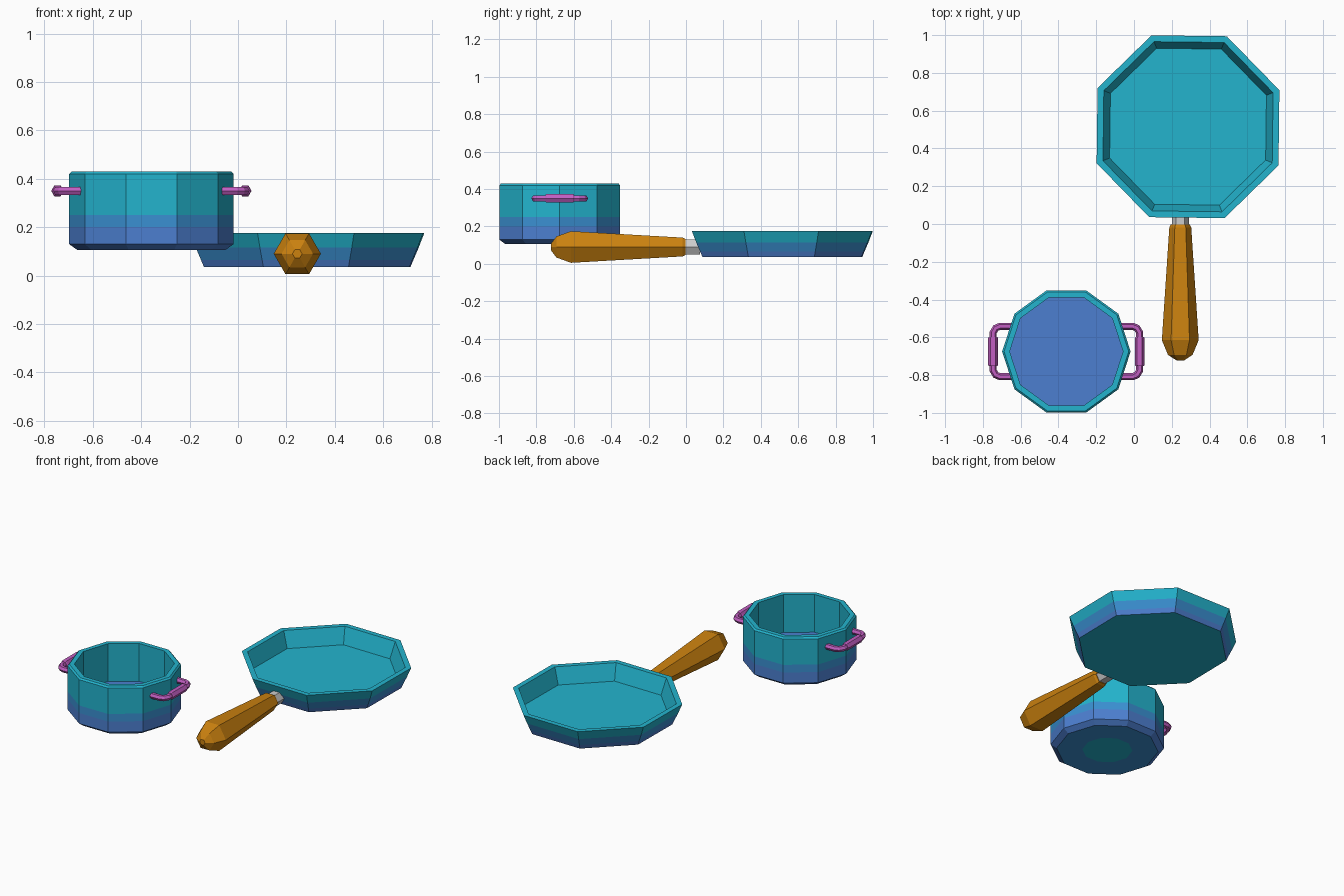
import bpy, bmesh, math
from mathutils import Matrix, Vector

if "Cube" in bpy.data.objects:
    bpy.data.objects.remove(bpy.data.objects["Cube"])


def srgb(h):
    c = [int(h[i:i + 2], 16) / 255 for i in (0, 2, 4)]
    return [x / 12.92 if x <= 0.04045 else ((x + 0.055) / 1.055) ** 2.4 for x in c] + [1]


def material(name, h):
    m = bpy.data.materials.new(name)
    m.diffuse_color = srgb(h)
    m.use_nodes = True
    m.node_tree.nodes["Principled BSDF"].inputs["Base Color"].default_value = m.diffuse_color
    return m


teal = material("teal enamel", "23B4CE")
sky = material("sky blue enamel", "3A90D2")
blue = material("blue enamel", "4C7FD0")
wood = material("orange wood", "CC820F")
steel = material("light steel", "CCCCCC")
purple = material("purple handle", "C25FC2")


def add(name, mesh):
    ob = bpy.data.objects.new(name, mesh)
    bpy.context.collection.objects.link(ob)
    return ob


def lathe(name, n, phase, profile, mats, matrix):
    """Stack of n-sided rings (radius, height), capped at both ends.
    mats holds one material per face band: first cap, walls, last cap."""
    bm = bmesh.new()
    rings = []
    for r, z in profile:
        rings.append([bm.verts.new((r * math.cos(phase + math.tau * i / n),
                                    r * math.sin(phase + math.tau * i / n), z))
                      for i in range(n)])
    slots = list(dict.fromkeys(mats))
    if len(mats) == 1:
        mats = mats * (len(profile) + 1)
    bm.faces.new(rings[0][::-1]).material_index = slots.index(mats[0])
    for k in range(len(rings) - 1):
        a, b = rings[k], rings[k + 1]
        for i in range(n):
            j = (i + 1) % n
            f = bm.faces.new((a[i], a[j], b[j], b[i]))
            f.material_index = slots.index(mats[k + 1])
    bm.faces.new(rings[-1]).material_index = slots.index(mats[-1])
    bm.transform(matrix)
    bmesh.ops.recalc_face_normals(bm, faces=bm.faces)
    me = bpy.data.meshes.new(name)
    bm.to_mesh(me)
    bm.free()
    for m in slots:
        me.materials.append(m)
    return add(name, me)


# Cooking pot: ten sides, chamfered foot and rim, painted bands
POT = Vector((-0.358, -0.675, 0))
lathe("pot_body", 10, 0,
      [(0.15, 0.105), (0.305, 0.105), (0.34, 0.13), (0.34, 0.2), (0.34, 0.25),
       (0.34, 0.42), (0.33, 0.43), (0.30, 0.43), (0.30, 0.18)],
      [teal, sky, blue, blue, sky, teal, teal, teal, teal, blue],
      Matrix.Translation(POT))

# Pot side handles: bent hexagonal rod with a thicker grip
for side, s in (("right", 1), ("left", -1)):
    cu = bpy.data.curves.new("rod", "CURVE")
    cu.dimensions = "3D"
    cu.bevel_depth = 0.019
    cu.bevel_resolution = 1
    cu.use_fill_caps = True
    half = [(0.275, 0.133), (0.352, 0.133), (0.374, 0.124), (0.388, 0.1)]
    path = half + [(x, -y) for x, y in half[::-1]]
    sp = cu.splines.new("POLY")
    sp.points.add(len(path) - 1)
    for p, (x, y) in zip(sp.points, path):
        p.co = (POT.x + s * x, POT.y + y, 0.35, 1)
    tmp = add("tmp", cu)
    bpy.context.view_layer.update()
    me = bpy.data.meshes.new_from_object(
        tmp.evaluated_get(bpy.context.evaluated_depsgraph_get()))
    bpy.data.objects.remove(tmp)
    me.materials.clear()
    me.materials.append(purple)
    for f in me.polygons:
        f.use_smooth = False
    add(f"pot_handle_{side}", me)
    lathe(f"pot_grip_{side}", 6, 0,
          [(0.022, -0.077), (0.026, -0.072), (0.026, 0.072), (0.022, 0.077)], [purple],
          Matrix.Translation((POT.x + s * 0.388, POT.y, 0.35)) @ Matrix.Rotation(math.pi / 2, 4, "X"))

# Frying pan: eight sloped sides
lathe("pan_body", 8, math.radians(21.8),
      [(0.46, 0.036), (0.473, 0.065), (0.496, 0.115), (0.521, 0.175),
       (0.485, 0.175), (0.447, 0.07)],
      [teal, blue, sky, teal, teal, teal, teal],
      Matrix.Translation((0.286, 0.515, 0)))

# Pan handle: steel neck and tapered hexagonal wooden grip, pointing to -y
AXIS = Matrix.Translation((0.245, 0, 0.09)) @ Matrix.Rotation(math.pi / 2, 4, "X")
lathe("pan_neck", 6, 0, [(0.045, -0.075), (0.045, 0.03)], [steel], AXIS)
lathe("pan_grip", 6, 0,
      [(0.05, 0.003), (0.058, 0.018), (0.0975, 0.615), (0.065, 0.693), (0.02, 0.722)],
      [wood], AXIS)
